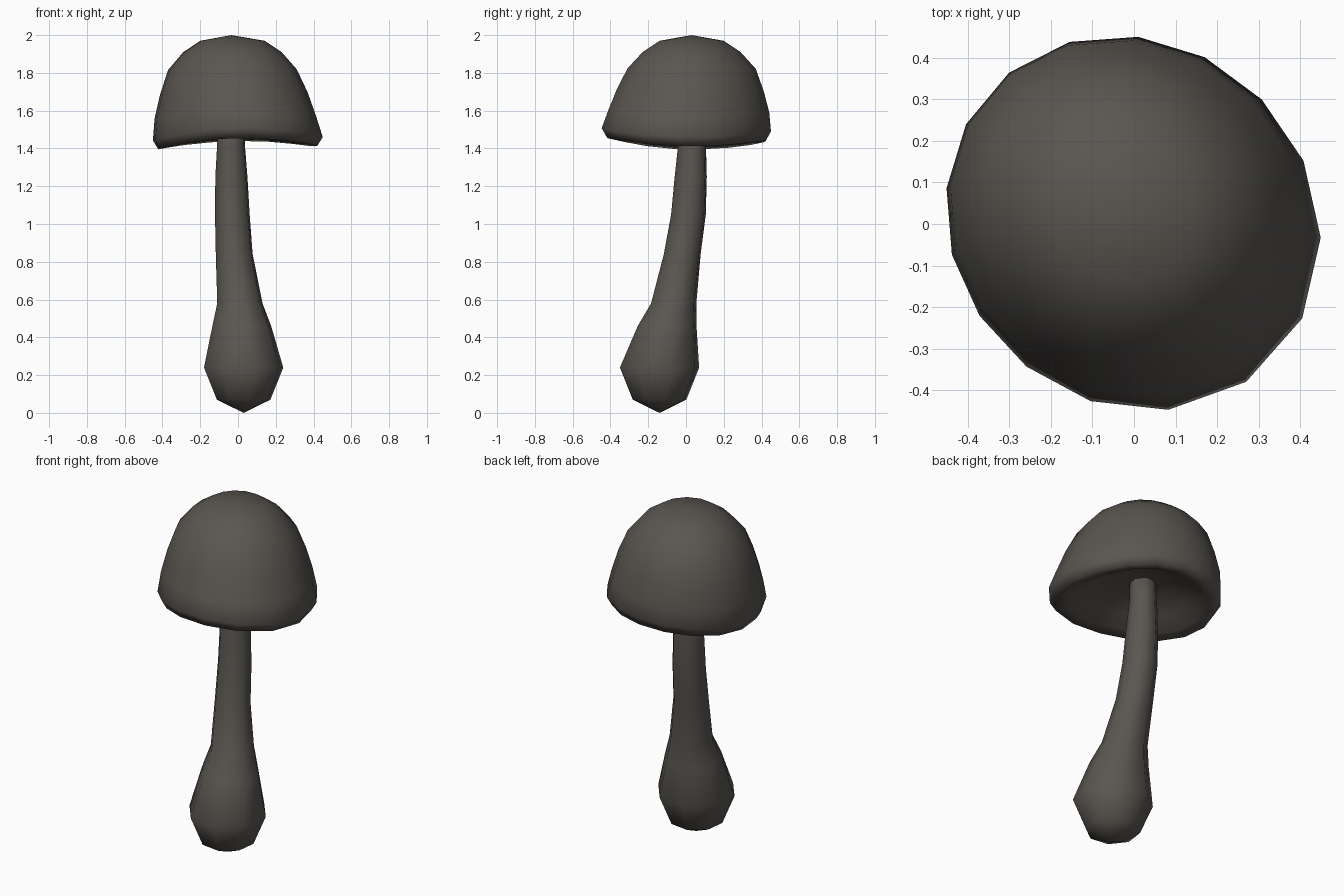
import bpy
import bmesh
from math import sin, cos, pi, radians

cube = bpy.data.objects.get("Cube")
if cube:
    bpy.data.objects.remove(cube, do_unlink=True)

# One warm dark grey for the whole mushroom
grey = bpy.data.materials.new("warm dark grey")
grey.use_nodes = True
colour = (0.102, 0.093, 0.081, 1)
grey.diffuse_color = colour
grey.node_tree.nodes["Principled BSDF"].inputs["Base Color"].default_value = colour


def loft(name, start, rings, end):
    """Skin a closed body from a start tip through point rings to an end tip."""
    bm = bmesh.new()
    loops = [[bm.verts.new(p) for p in ring] for ring in rings]
    n = len(loops[0])
    for a, b in zip(loops, loops[1:]):
        for i in range(n):
            j = (i + 1) % n
            bm.faces.new((a[i], a[j], b[j], b[i]))
    for tip, loop in ((start, loops[0]), (end, loops[-1])):
        v = bm.verts.new(tip)
        for i in range(n):
            bm.faces.new((v, loop[i], loop[(i + 1) % n]))
    bmesh.ops.recalc_face_normals(bm, faces=bm.faces)
    for f in bm.faces:
        f.smooth = True
    mesh = bpy.data.meshes.new(name)
    bm.to_mesh(mesh)
    bm.free()
    mesh.materials.append(grey)
    obj = bpy.data.objects.new(name, mesh)
    bpy.context.collection.objects.link(obj)
    return obj


def stem_ring(x, y, z, r, sides=8):
    angles = [2 * pi * i / sides + radians(15) for i in range(sides)]
    return [(x + r * cos(a), y + r * sin(a), z) for a in angles]


def cap_ring(r, z, lean, wave, sides=16):
    """Slightly oval ring, shifted by the lean, with a tilted saddle wave."""
    ring = []
    for i in range(sides):
        u = 2 * pi * i / sides - radians(30)
        a = u + 0.117 * sin(u + radians(35))
        oval = r * (1 - 0.045 * sin(2 * a))
        height = z + wave * (0.5 * cos(a + pi / 4) - cos(2 * a))
        ring.append((oval * cos(a) - lean, oval * sin(a) + lean, height))
    return ring


# Stem: bulbous foot, curving up into the underside of the cap (x, y, z, radius)
stem = [(0.03, -0.14, 0.07, 0.147), (0.03, -0.14, 0.24, 0.217),
        (0.02, -0.10, 0.46, 0.161), (0.01, -0.065, 0.58, 0.124),
        (-0.02, -0.02, 0.84, 0.101), (-0.03, 0.013, 1.05, 0.095),
        (-0.035, 0.025, 1.25, 0.088), (-0.037, 0.032, 1.42, 0.076),
        (-0.035, 0.032, 1.58, 0.07)]
loft("stem", (0.03, -0.14, 0), [stem_ring(*s) for s in stem], (-0.035, 0.032, 1.6))

# Cap: outer dome, rounded lip, shallow underside (radius, z, lean, wave)
cap = [(0.17, 1.97, 0.03, 0), (0.26, 1.91, 0.03, 0),
       (0.34, 1.82, 0.03, 0.003), (0.39, 1.70, 0.022, 0.008),
       (0.427, 1.58, 0.015, 0.016), (0.449, 1.475, 0.002, 0.024),
       (0.42, 1.425, 0.003, 0.022), (0.36, 1.437, 0.007, 0.02),
       (0.27, 1.49, 0.015, 0.012), (0.15, 1.535, 0.025, 0.004)]
loft("cap", (-0.035, 0.03, 2.0), [cap_ring(*c) for c in cap], (-0.033, 0.03, 1.55))
